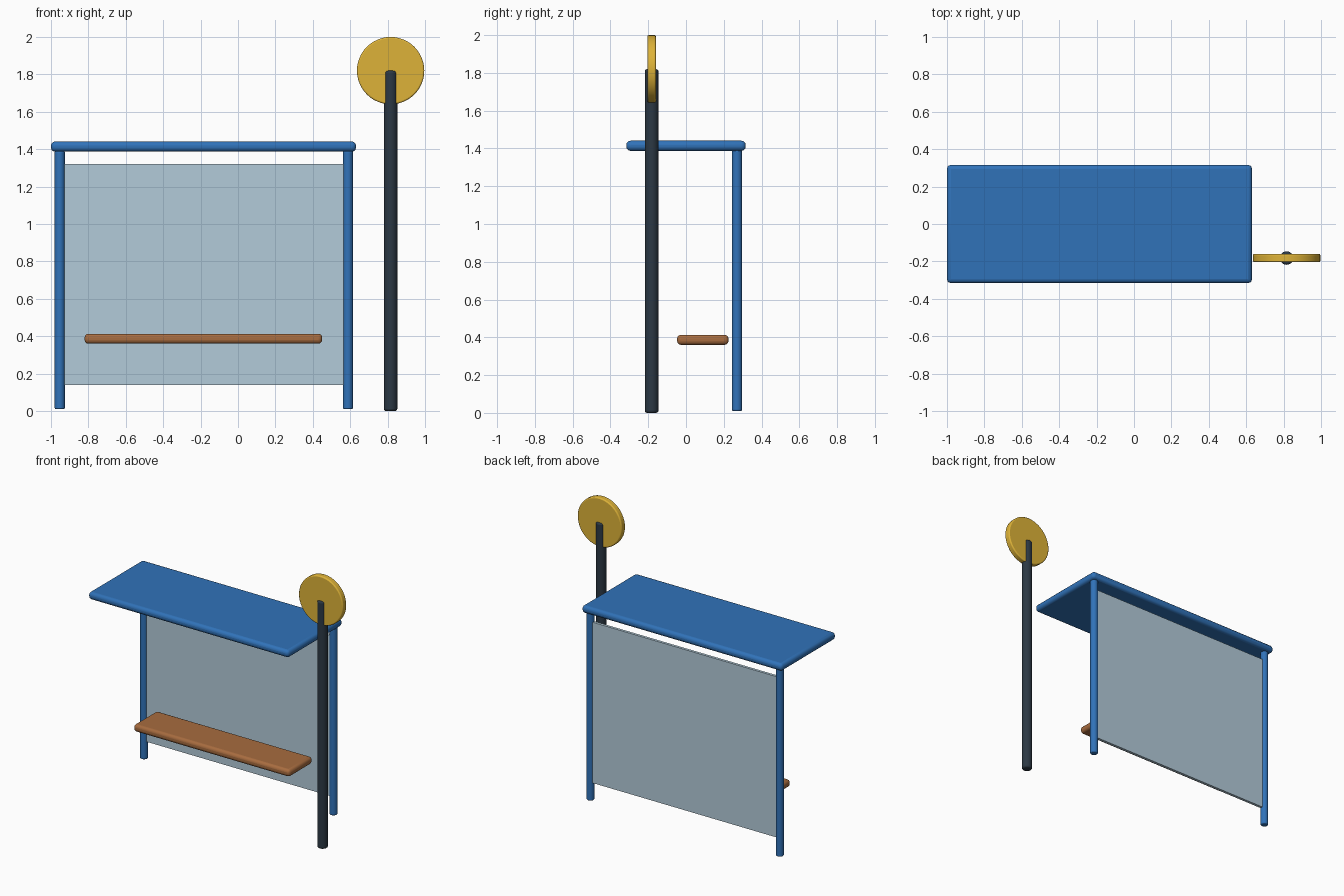
import bpy
from math import radians

if "Cube" in bpy.data.objects:
    bpy.data.objects.remove(bpy.data.objects["Cube"])


def material(name, rgb):
    m = bpy.data.materials.new(name)
    m.diffuse_color = (*rgb, 1)
    m.use_nodes = True
    m.node_tree.nodes["Principled BSDF"].inputs["Base Color"].default_value = m.diffuse_color
    return m


BLUE = material("blue_paint", (0.03, 0.17, 0.485))
GLASS = material("pale_glass", (0.45, 0.60, 0.70))
WOOD = material("wood", (0.39, 0.15, 0.05))
DARK = material("dark_metal", (0.025, 0.04, 0.058))
YELLOW = material("yellow_paint", (0.73, 0.45, 0.04))


def finish(name, mat, bevel):
    ob = bpy.context.object
    ob.name = ob.data.name = name
    ob.data.materials.append(mat)
    if bevel:
        mod = ob.modifiers.new("bevel", 'BEVEL')
        mod.width = bevel
        mod.segments = 3
        mod.limit_method = 'ANGLE'
        mod.angle_limit = radians(40)
    bpy.ops.object.shade_smooth_by_angle(angle=radians(40))
    return ob


def box(name, x, y, z, mat, bevel=0.0):
    """Box given by its (min, max) range on each axis."""
    bpy.ops.mesh.primitive_cube_add(size=1, location=[(a + b) / 2 for a, b in (x, y, z)])
    bpy.context.object.scale = [b - a for a, b in (x, y, z)]
    bpy.ops.object.transform_apply(location=False, rotation=False, scale=True)
    return finish(name, mat, bevel)


def cylinder(name, loc, radius, depth, mat, bevel, sides=24, tilt=0.0):
    bpy.ops.mesh.primitive_cylinder_add(vertices=sides, radius=radius, depth=depth,
                                        location=loc, rotation=(tilt, 0, 0))
    return finish(name, mat, bevel)


# Shelter: roof, two rear posts, back panel and bench
box("roof", (-1.0, 0.631), (-0.316, 0.316), (1.387, 1.441), BLUE, 0.022)
for side, x in (("left", -0.953), ("right", 0.588)):
    cylinder(side + "_post", (x, 0.27, 0.70), 0.027, 1.38, BLUE, 0.007)
box("glass_panel", (-0.93, 0.565), (0.26, 0.28), (0.14, 1.322), GLASS)
box("bench", (-0.82, 0.45), (-0.047, 0.225), (0.36, 0.413), WOOD, 0.02)

# Stop sign: pole with a round disc
cylinder("sign_pole", (0.816, -0.182, 0.91), 0.036, 1.82, DARK, 0.012)
cylinder("sign_disc", (0.816, -0.182, 1.82), 0.18, 0.045, YELLOW, 0.008, 48, radians(90))
